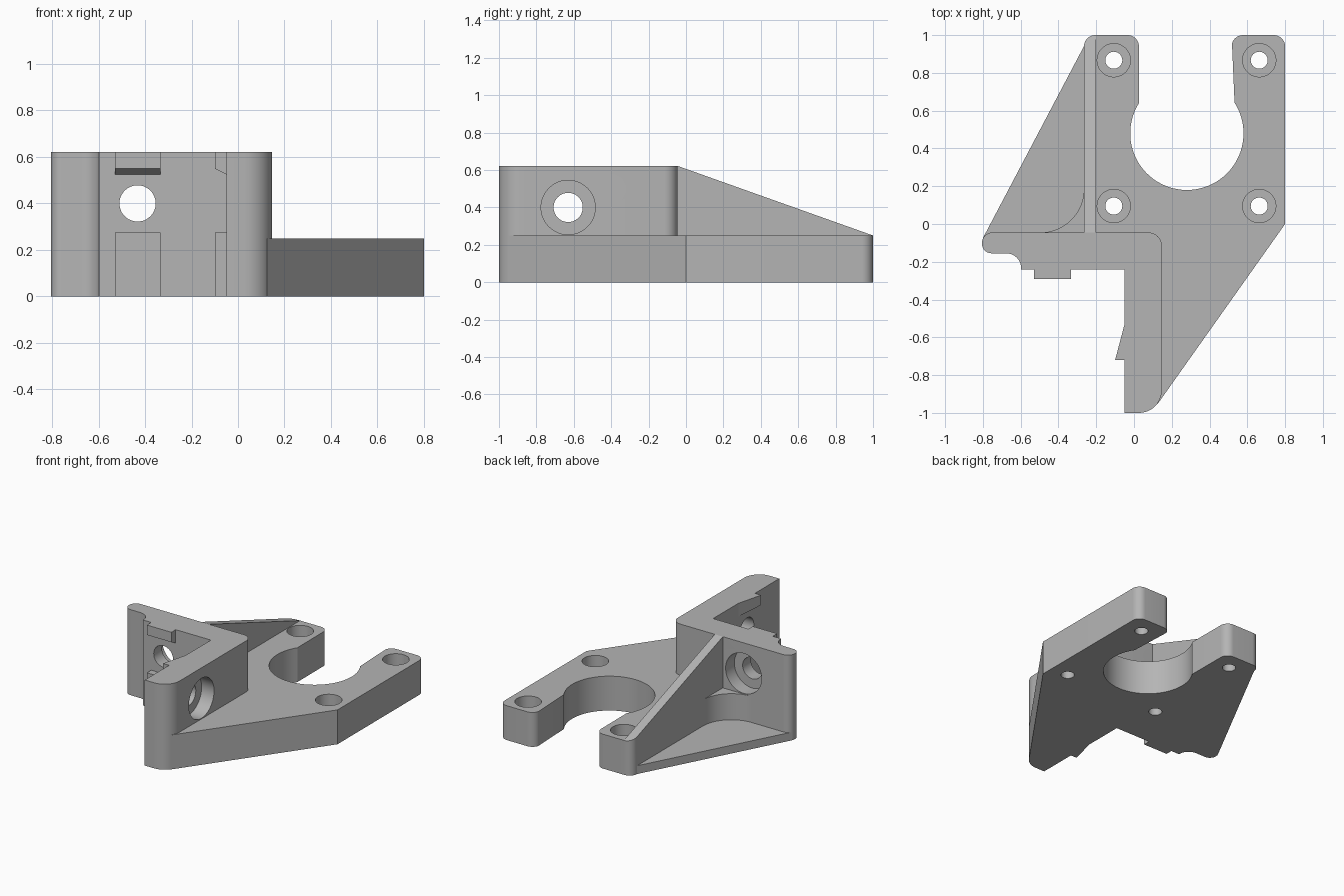
import bpy
import bmesh
from math import sin, cos, pi, radians, tan, acos
from mathutils import Vector, Matrix

if "Cube" in bpy.data.objects:
    bpy.data.objects.remove(bpy.data.objects["Cube"])

grey = bpy.data.materials.new("plain_grey")
grey.use_nodes = True
colour = (0.46, 0.46, 0.46, 1)
grey.diffuse_color = colour
grey.node_tree.nodes["Principled BSDF"].inputs["Base Color"].default_value = colour

PLATE = 0.25   # plate thickness
TOP = 0.622    # wall height
BACK = -0.045  # back face of the cross wall


def arc(cx, cy, r, a0, a1, n=12):
    """Points on a circle between two angles in degrees."""
    angles = [radians(a0 + (a1 - a0) * i / n) for i in range(n + 1)]
    return [(cx + r * cos(a), cy + r * sin(a)) for a in angles]


def rounded(points, n=10):
    """Outline with a fillet at each point that carries a radius."""
    out = []
    for i, p in enumerate(points):
        if len(p) == 2:
            out.append(p)
            continue
        c = Vector(p[:2])
        u = (Vector(points[i - 1][:2]) - c).normalized()
        v = (Vector(points[(i + 1) % len(points)][:2]) - c).normalized()
        half = acos(u.dot(v)) / 2
        centre = c + (u + v).normalized() * p[2] / sin(half)
        a = c + u * p[2] / tan(half) - centre
        b = c + v * p[2] / tan(half) - centre
        turn = a.angle_signed(b)
        for k in range(n + 1):
            q = centre + Matrix.Rotation(-turn * k / n, 2) @ a
            out.append((q.x, q.y))
    return out


def finish(name, bm):
    bmesh.ops.recalc_face_normals(bm, faces=bm.faces)
    mesh = bpy.data.meshes.new(name)
    bm.to_mesh(mesh)
    bm.free()
    mesh.materials.append(grey)
    obj = bpy.data.objects.new(name, mesh)
    bpy.context.collection.objects.link(obj)
    return obj


def prism(name, outline, z0, z1, low=None, high=None):
    """Extrude a plan outline; low and high optionally give end heights."""
    bm = bmesh.new()
    bottom = [bm.verts.new((x, y, low(x, y) if low else z0)) for x, y in outline]
    top = [bm.verts.new((x, y, high(x, y) if high else z1)) for x, y in outline]
    bm.faces.new(bottom)
    bm.faces.new(top)
    for i in range(len(outline)):
        j = (i + 1) % len(outline)
        bm.faces.new((bottom[i], bottom[j], top[j], top[i]))
    return finish(name, bm)


def drill(obj, centre, axis, radius, length):
    """Cut a round hole centred on a point."""
    bm = bmesh.new()
    turn = Vector((0, 0, 1)).rotation_difference(Vector(axis)).to_matrix().to_4x4()
    bmesh.ops.create_cone(bm, cap_ends=True, segments=48, radius1=radius,
                          radius2=radius, depth=length,
                          matrix=Matrix.Translation(centre) @ turn)
    cutter = finish("hole_cutter", bm)
    cutter.hide_render = True
    mod = obj.modifiers.new("hole", "BOOLEAN")
    mod.operation = "DIFFERENCE"
    mod.solver = "EXACT"
    mod.object = cutter
    bpy.context.view_layer.objects.active = obj
    bpy.ops.object.modifier_apply(modifier=mod.name)
    bpy.data.objects.remove(cutter)


# Forked base plate with a round opening; hidden edges tuck into the walls
plate_outline = rounded([(0.05, -0.95), (0.127, -0.95), (0.8, 0.0),
                         (0.8, 1, 0.06), (0.53, 1, 0.06)])
plate_outline += arc(0.28, 0.48, 0.3, 32.7, -212.7, 48)
plate_outline += rounded([(0.026, 0.642), (0.026, 1, 0.06), (-0.2, 1)])[1:]
plate_outline += [(-0.23, 0.9), (-0.23, -0.1), (0.05, -0.1)]
base_plate = prism("base_plate", plate_outline, 0, PLATE)
for x in (-0.107, 0.663):
    for y in (0.095, 0.867):
        drill(base_plate, (x, y, 0.1), (0, 0, 1), 0.045, 0.5)
        drill(base_plate, (x, y, PLATE), (0, 0, 1), 0.088, 0.24)

# Upright corner wall with two counterbored holes
wall_outline = rounded([(-0.05, -1), (0.147, -1, 0.12), (0.147, BACK, 0.07),
                        (-0.805, BACK, 0.054), (-0.805, -0.155, 0.05),
                        (-0.597, -0.155, 0.08), (-0.597, -0.24), (-0.05, -0.24)])
corner_wall = prism("corner_wall", wall_outline, 0, TOP)
drill(corner_wall, (-0.432, -0.15, 0.4), (0, 1, 0), 0.078, 0.5)
drill(corner_wall, (-0.432, BACK, 0.4), (0, 1, 0), 0.145, 0.2)
drill(corner_wall, (0.05, -0.63, 0.4), (1, 0, 0), 0.078, 0.5)
drill(corner_wall, (0.147, -0.63, 0.4), (1, 0, 0), 0.145, 0.2)

# Sloping gusset rib along the left prong
rib_outline = rounded([(-0.2, BACK), (-0.2, 1), (-0.265, 1, 0.06), (-0.265, BACK)])
prism("gusset_rib", rib_outline, 0, TOP,
      high=lambda x, y: TOP + (PLATE - TOP) * (y - BACK) / (1 - BACK))

# Thin triangular wing and the raised shelf in its inner corner
prism("side_wing", [(-0.255, 0.96), (-0.8, -0.075), (-0.75, -0.1),
                    (-0.23, -0.1), (-0.23, 0.9)], 0, 0.06)
shelf_outline = [(-0.23, -0.1), (-0.23, 0.19)]
shelf_outline += arc(-0.495, 0.185, 0.23, 0, -90, 16) + [(-0.495, -0.1)]
prism("corner_shelf", shelf_outline, 0, PLATE)

# Locating keys on the inner wall faces; upper ones have a bevelled underside
keys = {
    "cross_wall_key": [(-0.53, -0.24), (-0.53, -0.29), (-0.333, -0.29), (-0.333, -0.24)],
    "long_wall_key": [(-0.05, -0.53), (-0.1, -0.72), (-0.05, -0.72)],
}
for name, outline in keys.items():
    prism("lower_" + name, outline, 0, 0.275)
    prism("upper_" + name, outline, 0.525, TOP,
          low=lambda x, y: 0.55 if y < -0.28 and x < -0.06 else 0.525)

# Smooth the round walls and keep the edges crisp
bpy.ops.object.select_all(action="DESELECT")
for obj in bpy.context.collection.objects:
    if obj.type == "MESH" and grey.name in obj.data.materials:
        obj.select_set(True)
        bpy.context.view_layer.objects.active = obj
bpy.ops.object.shade_smooth_by_angle(angle=radians(30))
